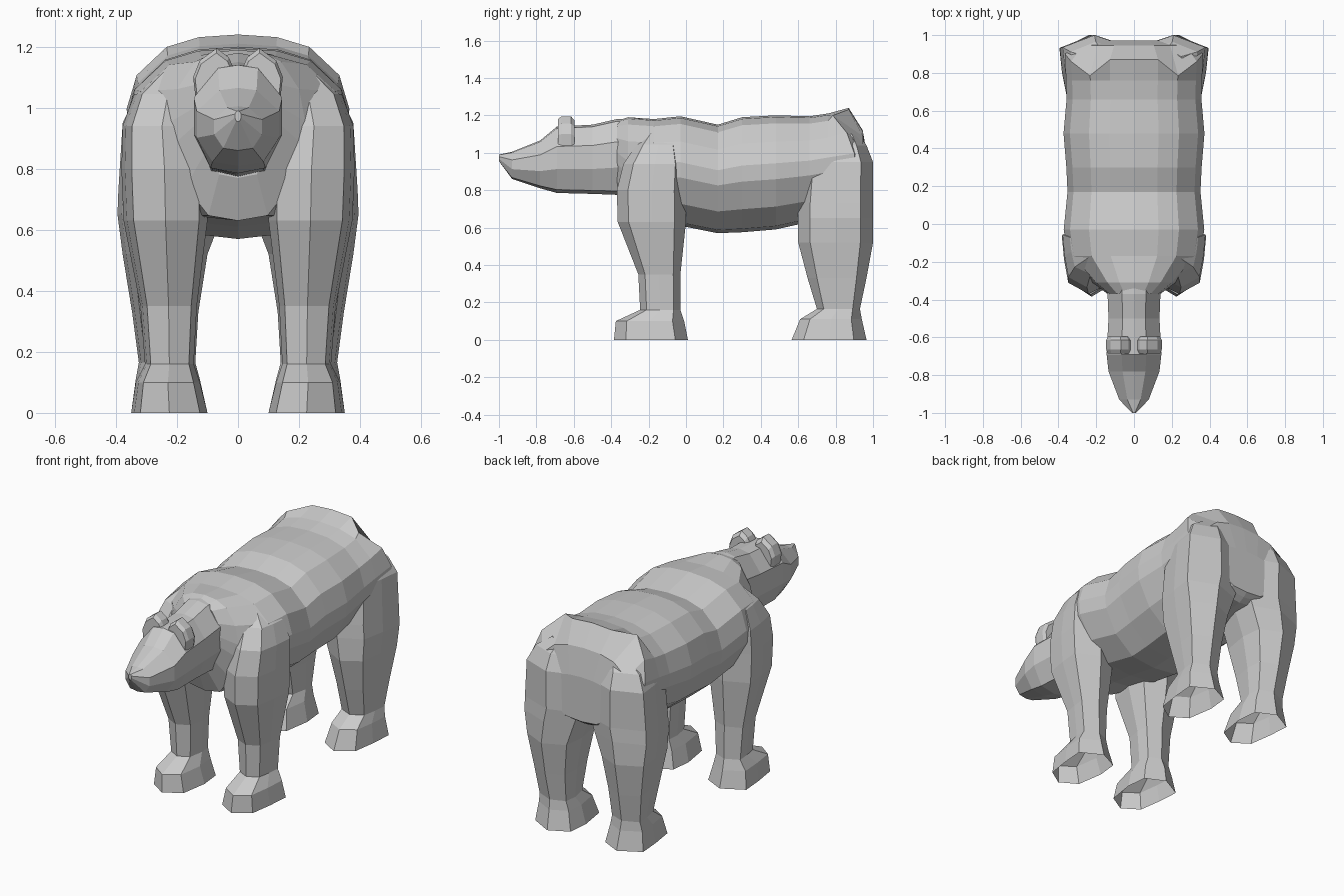
import bpy
import bmesh

cube = bpy.data.objects.get("Cube")
if cube:
    bpy.data.objects.remove(cube, do_unlink=True)

# One plain grey for the whole animal
grey = bpy.data.materials.new("plain grey")
grey.use_nodes = True
colour = (0.6, 0.6, 0.6, 1)
grey.diffuse_color = colour
grey.node_tree.nodes["Principled BSDF"].inputs["Base Color"].default_value = colour


def loft(name, rings, mirrored=False, open_start=False):
    """Skin a list of closed rings with flat quads and cap the ends."""
    bm = bmesh.new()
    loops = [[bm.verts.new(point) for point in ring] for ring in rings]
    count = len(loops[0])
    for low, high in zip(loops, loops[1:]):
        for i in range(count):
            j = (i + 1) % count
            bm.faces.new((low[i], low[j], high[j], high[i]))
    bm.faces.new(loops[-1])
    if not open_start:
        bm.faces.new(loops[0])
    bmesh.ops.recalc_face_normals(bm, faces=bm.faces)
    mesh = bpy.data.meshes.new(name)
    bm.to_mesh(mesh)
    bm.free()
    mesh.materials.append(grey)
    obj = bpy.data.objects.new(name, mesh)
    bpy.context.collection.objects.link(obj)
    if mirrored:
        obj.modifiers.new("Mirror", "MIRROR").use_mirror_merge = False


def cross_section(profile, y, top, bottom, width, shear=None):
    """Symmetric ring across the body; the profile runs from back to belly."""
    shear = shear or [0] * len(profile)
    half = [(u * width, y + s, bottom + v * (top - bottom))
            for (u, v), s in zip(profile, shear)]
    other = [(-px, py, pz) for px, py, pz in reversed(half[1:-1])]
    return half + other


def leg_section(z, x_in, x_out, y_front, y_back):
    """Eight-sided horizontal ring of a leg, widest near the back."""
    outline = [(.5, 0), (.88, .16), (.96, .5), (1, .83),
               (.5, 1), (.05, .86), (0, .55), (.1, .15)]
    return [(x_in + u * (x_out - x_in), y_front + v * (y_back - y_front), z)
            for u, v in outline]


# Torso: y, top, bottom, half width
torso_profile = [(0, 1), (.35, .985), (.64, .93), (.91, .77), (1, .58),
                 (.98, .44), (.78, .2), (.44, .03), (0, 0)]
torso_stations = [
    (-.37, 1.17, .77, .14),
    (-.31, 1.19, .63, .22),
    (-.17, 1.18, .63, .35),
    (-.03, 1.195, .61, .372),
    (.17, 1.15, .57, .352),
    (.3, 1.19, .575, .358),
    (.48, 1.2, .59, .373),
    (.66, 1.195, .63, .357),
    (.76, 1.21, .65, .36),
]
rump_shear = [0, 0, -.085, -.01, .03, .04, .04, .04, .04]
torso = [cross_section(torso_profile, *s) for s in torso_stations]
torso.append(cross_section(torso_profile, .87, 1.24, .66, .365, rump_shear))
torso.append(cross_section(torso_profile, .945, 1.12, .68, .3))
torso.append(cross_section(torso_profile, .972, .96, .7, .22))
loft("torso", torso)

# Neck, skull and snout: y, top, bottom, half width
head_profile = [(0, 1), (.45, .97), (1, .7), (1, .36), (.62, .05), (0, 0)]
head_stations = [
    (-.25, 1.18, .74, .15),
    (-.37, 1.18, .775, .14),
    (-.5, 1.15, .78, .135),
    (-.69, 1.14, .785, .145),
    (-.78, 1.065, .81, .135),
    (-.93, 1.005, .86, .078),
    (-1, .99, .955, .01),
]
loft("head", [cross_section(head_profile, *s) for s in head_stations])

# Ears: a chunky bevelled slab, larger at the middle
ear_outline = [(.04, 1.04), (.01, 1.12), (.03, 1.165), (.07, 1.195),
               (.125, 1.155), (.147, 1.1), (.14, 1.04)]


def ear_ring(y, size):
    return [(.08 + (x - .08) * size, y, 1.04 + (z - 1.04) * size)
            for x, z in ear_outline]


loft("ears", [ear_ring(-.685, .9), ear_ring(-.665, 1),
              ear_ring(-.615, 1), ear_ring(-.595, .85)], mirrored=True)

# Hollow front legs with paws and shoulders: z, inner x, outer x, front y, back y
front_stations = [
    (0, .1, .35, -.385, .01),
    (.1, .125, .335, -.375, -.01),
    (.16, .145, .305, -.245, -.03),
    (.35, .135, .32, -.255, -.03),
    (.63, .1, .375, -.365, 0),
    (.8, .1, .382, -.37, 0),
    (.94, .12, .378, -.335, 0),
    (1.045, .12, .34, -.265, -.03),
    (1.13, .13, .245, -.19, -.07),
]
loft("front_legs", [leg_section(*s) for s in front_stations],
     mirrored=True, open_start=True)

# Hollow hind legs with paws and haunches
hind_stations = [
    (0, .1, .35, .565, .965),
    (.11, .125, .335, .61, .94),
    (.165, .14, .325, .7, .93),
    (.33, .13, .347, .65, .965),
    (.52, .1, .378, .6, 1),
    (.65, .05, .395, .6, 1),
    (.73, .02, .392, .6, 1),
    (.95, .04, .378, .62, 1),
    (1.04, .07, .335, .65, .965),
    (1.1, .1, .25, .7, .925),
]
loft("hind_legs", [leg_section(*s) for s in hind_stations],
     mirrored=True, open_start=True)
